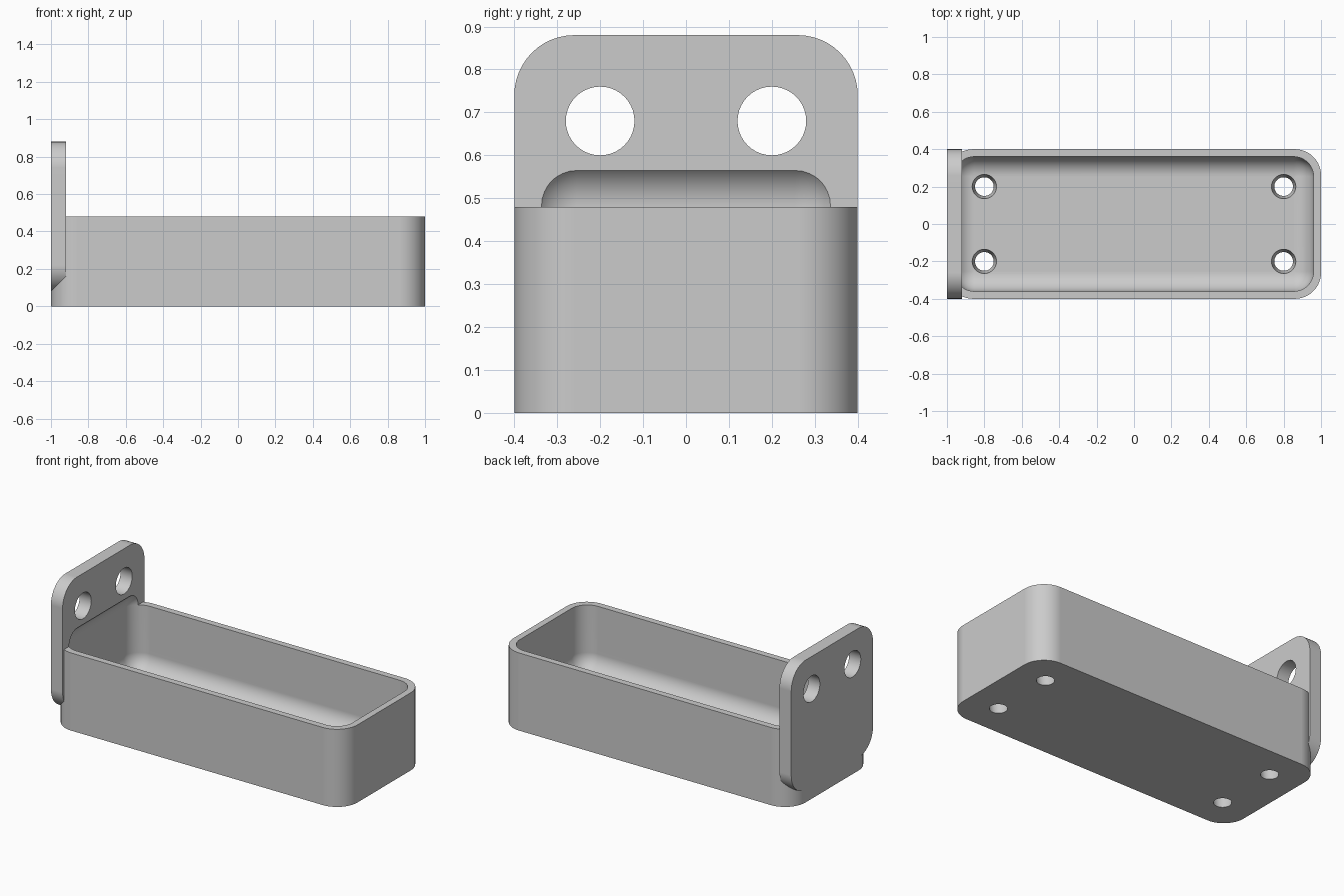
import bpy
import bmesh
import math
from mathutils import Matrix, Vector

if "Cube" in bpy.data.objects:
    bpy.data.objects.remove(bpy.data.objects["Cube"], do_unlink=True)

CORNER, WALL, FLOOR = 0.14, 0.04, 0.08

grey = bpy.data.materials.new("plain_grey")
grey.use_nodes = True
colour = (0.6, 0.6, 0.6, 1)
grey.diffuse_color = colour
grey.node_tree.nodes["Principled BSDF"].inputs["Base Color"].default_value = colour


def finish(name, bm):
    bmesh.ops.recalc_face_normals(bm, faces=bm.faces)
    mesh = bpy.data.meshes.new(name)
    bm.to_mesh(mesh)
    bm.free()
    mesh.materials.append(grey)
    ob = bpy.data.objects.new(name, mesh)
    bpy.context.collection.objects.link(ob)
    return ob


def rounded_box(name, low, high, radius, segments, axis=None):
    """Box with all edges rounded, or only those along one axis."""
    low, high = Vector(low), Vector(high)
    bm = bmesh.new()
    bmesh.ops.create_cube(bm, size=1)
    bmesh.ops.scale(bm, vec=high - low, verts=bm.verts)
    bmesh.ops.translate(bm, vec=(low + high) / 2, verts=bm.verts)
    edges = [e for e in bm.edges if axis is None
             or abs((e.verts[0].co - e.verts[1].co).normalized()[axis]) > 0.9]
    bmesh.ops.bevel(bm, geom=edges, offset=radius, segments=segments,
                    profile=0.5, affect='EDGES')
    return finish(name, bm)


def drill(name, centre, r1, r2, depth, turn=Matrix()):
    bm = bmesh.new()
    bmesh.ops.create_cone(bm, cap_ends=True, segments=40, radius1=r1, radius2=r2,
                          depth=depth, matrix=Matrix.Translation(centre) @ turn)
    return finish(name, bm)


def combine(target, tool, operation):
    mod = target.modifiers.new(operation.lower(), 'BOOLEAN')
    mod.operation, mod.object, mod.solver = operation, tool, 'EXACT'
    tool.hide_render = True
    bpy.context.view_layer.objects.active = target
    bpy.ops.object.modifier_apply(modifier=mod.name)
    bpy.data.objects.remove(tool, do_unlink=True)


# Tray body with an upright mounting plate on its right end
tray = rounded_box("tray_with_mounting_plate", (-1, -0.4, 0), (1, 0.4, 0.48), CORNER, 12, axis=2)
plate = rounded_box("mounting_plate", (-1, -0.4, 0.08), (-0.92, 0.4, 0.88), CORNER, 12, axis=0)
combine(tray, plate, 'UNION')

# Soft-edged hollow that also scoops the lower part of the plate
hollow = rounded_box("hollow", (-1 + WALL, -0.4 + WALL, FLOOR),
                     (1 - WALL, 0.4 - WALL, 0.588), 0.106, 10)
combine(tray, hollow, 'DIFFERENCE')

# Tapered drain holes in the floor and round screw holes in the plate
for y in (-0.2, 0.2):
    for x in (-0.8, 0.8):
        hole = drill("drain_hole", (x, y, FLOOR / 2), 0.0425, 0.0725, 2 * FLOOR)
        combine(tray, hole, 'DIFFERENCE')
    hole = drill("screw_hole", (-0.96, y, 0.68), 0.08, 0.08, 0.2,
                 Matrix.Rotation(math.pi / 2, 4, 'Y'))
    combine(tray, hole, 'DIFFERENCE')

# Smooth rounded walls, crisp rims, even shading on the flat walls
bpy.ops.object.select_all(action='DESELECT')
tray.select_set(True)
bpy.context.view_layer.objects.active = tray
bpy.ops.object.shade_smooth_by_angle(angle=math.radians(30))
weighted = tray.modifiers.new("even_shading", 'WEIGHTED_NORMAL')
weighted.keep_sharp = True
